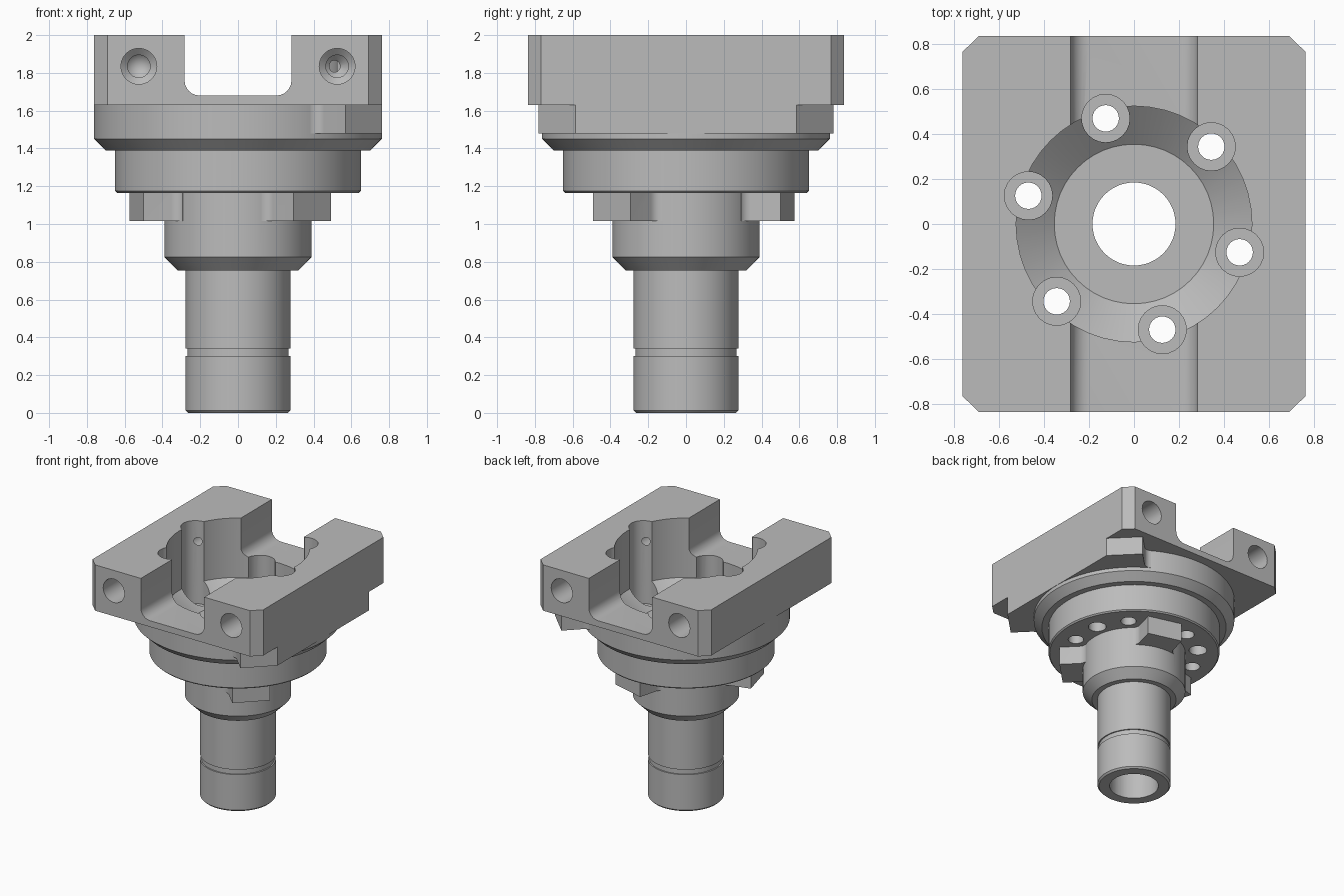
import bpy, bmesh
from math import sin, cos, pi, radians, sqrt, atan2
from mathutils import Matrix, Vector

cube = bpy.data.objects.get("Cube")
if cube:
    bpy.data.objects.remove(cube, do_unlink=True)

steel = bpy.data.materials.new("grey_steel")
steel.use_nodes = True
GREY = (0.5, 0.5, 0.5, 1)
steel.diffuse_color = GREY
steel.node_tree.nodes["Principled BSDF"].inputs["Base Color"].default_value = GREY


def finish(bm, name, matrix=Matrix()):
    bmesh.ops.recalc_face_normals(bm, faces=bm.faces)
    mesh = bpy.data.meshes.new(name)
    bm.to_mesh(mesh)
    bm.free()
    mesh.transform(matrix)
    mesh.materials.append(steel)
    ob = bpy.data.objects.new(name, mesh)
    bpy.context.collection.objects.link(ob)
    return ob


def lathe(name, profile, steps, matrix=Matrix()):
    """Revolve a (radius, height) profile that starts and ends on the axis."""
    bm = bmesh.new()
    vs = [bm.verts.new((r, 0, z)) for r, z in profile]
    es = [bm.edges.new(p) for p in zip(vs, vs[1:])]
    bmesh.ops.spin(bm, geom=vs + es, cent=(0, 0, 0), axis=(0, 0, 1),
                   angle=2 * pi, steps=steps, use_merge=False)
    bmesh.ops.remove_doubles(bm, verts=bm.verts, dist=1e-5)
    return finish(bm, name, matrix)


def prism(name, outline, z0, z1, matrix=Matrix()):
    """Extrude a flat outline from z0 to z1."""
    bm = bmesh.new()
    face = bm.faces.new([bm.verts.new((x, y, z0)) for x, y in outline])
    out = bmesh.ops.extrude_face_region(bm, geom=[face])
    top = [v for v in out["geom"] if isinstance(v, bmesh.types.BMVert)]
    bmesh.ops.translate(bm, verts=top, vec=(0, 0, z1 - z0))
    return finish(bm, name, matrix)


def filleted_side(d, w, R, f, n=6):
    """Side of a lug (reach d, half width w) blending into a cylinder R."""
    along = sqrt((R + f) ** 2 - (w + f) ** 2)
    end = atan2(-(w + f), -along)          # towards the cylinder axis
    pts = [(d, w)]
    for i in range(n + 1):
        a = -pi / 2 + (end + pi / 2) * i / n
        pts.append((along + f * cos(a), w + f + f * sin(a)))
    x, y = pts[-1]
    return pts + [(x * 0.95, y * 0.95)]


def mirrored(pts):
    return pts + [(x, -y) for x, y in reversed(pts)]


def turn(deg):
    return Matrix.Rotation(radians(deg), 4, 'Z')


# Turned body: shaft with groove, neck and two flanges
body = lathe("tool_head", [
    (0, 0), (.265, 0), (.278, .013), (.278, .3), (.268, .3), (.268, .34),
    (.278, .34), (.278, .755), (.32, .755), (.39, .825), (.39, 1.165),
    (.64, 1.165), (.65, 1.175), (.65, 1.39), (.70, 1.39), (.762, 1.45),
    (.762, 1.63), (.7, 1.66), (0, 1.66)], 64)

parts, cutters = [], []

# Head block with chamfered corners
quarter = [(.763, .767), (.692, .836)]
half = quarter + [(-x, y) for x, y in reversed(quarter)]
block = half + [(x, -y) for x, y in reversed(half)]
parts.append(prism("head_block", block, 1.63, 2))

# Side plate ending in two diagonal tabs
spin45 = turn(45)
side = [(spin45 @ Vector((x, y, 0))).to_2d()[:] for x, y in filleted_side(.953, .15, .762, .06)]
parts.append(prism("side_tabs", mirrored([(.763, .585)] + side), 1.48, 1.645))

# Three lugs around the neck
for a in (75, 195, 315):
    parts.append(prism("neck_lug", mirrored(filleted_side(.556, .14, .39, .06)),
                       1.015, 1.18, turn(a)))

# Pocket with cone floor and through bore
cutters.append(lathe("pocket_cutter", [
    (0, -.1), (.185, -.1), (.185, 1.38), (.355, 1.38), (.525, 1.52),
    (.525, 2.1), (0, 2.1)], 48))

# Channel across the block, rounded at the bottom
rad, floor, hw = .08, 1.68, .283
channel = [(hw, 2.1)]
for i in range(7):
    a = -pi / 2 * i / 6
    channel.append((hw - rad + rad * cos(a), floor + rad + rad * sin(a)))
channel += [(-x, z) for x, z in reversed(channel)]
cutters.append(prism("channel_cutter", channel, -1, 1, Matrix.Rotation(pi / 2, 4, 'X')))

# Counterbored bolt holes
for k in range(6):
    cutters.append(lathe("bolt_cutter", [
        (0, 1.1), (.059, 1.1), (.059, 1.33), (.107, 1.33), (.107, 2.1), (0, 2.1)],
        24, turn(45 + 60 * k) @ Matrix.Translation((.487, 0, 0))))

# Blind holes under the flange
for a in (15, 135, 255):
    cutters.append(lathe("blind_cutter", [(0, 1.1), (.068, 1.1), (.068, 1.3), (0, 1.3)],
                         24, turn(a) @ Matrix.Translation((.487, 0, 0))))

# Stepped screw holes in the front and back ends
for x in (-.525, .525):
    for s in (-1, 1):
        m = Matrix.Translation((x, s * .9, 1.835)) @ Matrix.Rotation(s * pi / 2, 4, 'X')
        cutters.append(lathe("screw_cutter", [
            (0, 0), (.095, 0), (.095, .45), (.06, .48), (.06, .65), (0, .71)], 24, m))

# Join the parts, then cut
bpy.context.view_layer.objects.active = body
for group, op in ((parts, 'UNION'), (cutters, 'DIFFERENCE')):
    for ob in group:
        ob.hide_render = True
        mod = body.modifiers.new(ob.name, 'BOOLEAN')
        mod.operation = op
        mod.solver = 'EXACT'
        mod.object = ob
        bpy.ops.object.modifier_apply(modifier=mod.name)
        bpy.data.objects.remove(ob, do_unlink=True)

# Smooth the round walls, keep edges crisp
bpy.ops.object.select_all(action='DESELECT')
body.select_set(True)
bpy.ops.object.shade_smooth_by_angle(angle=radians(30))
